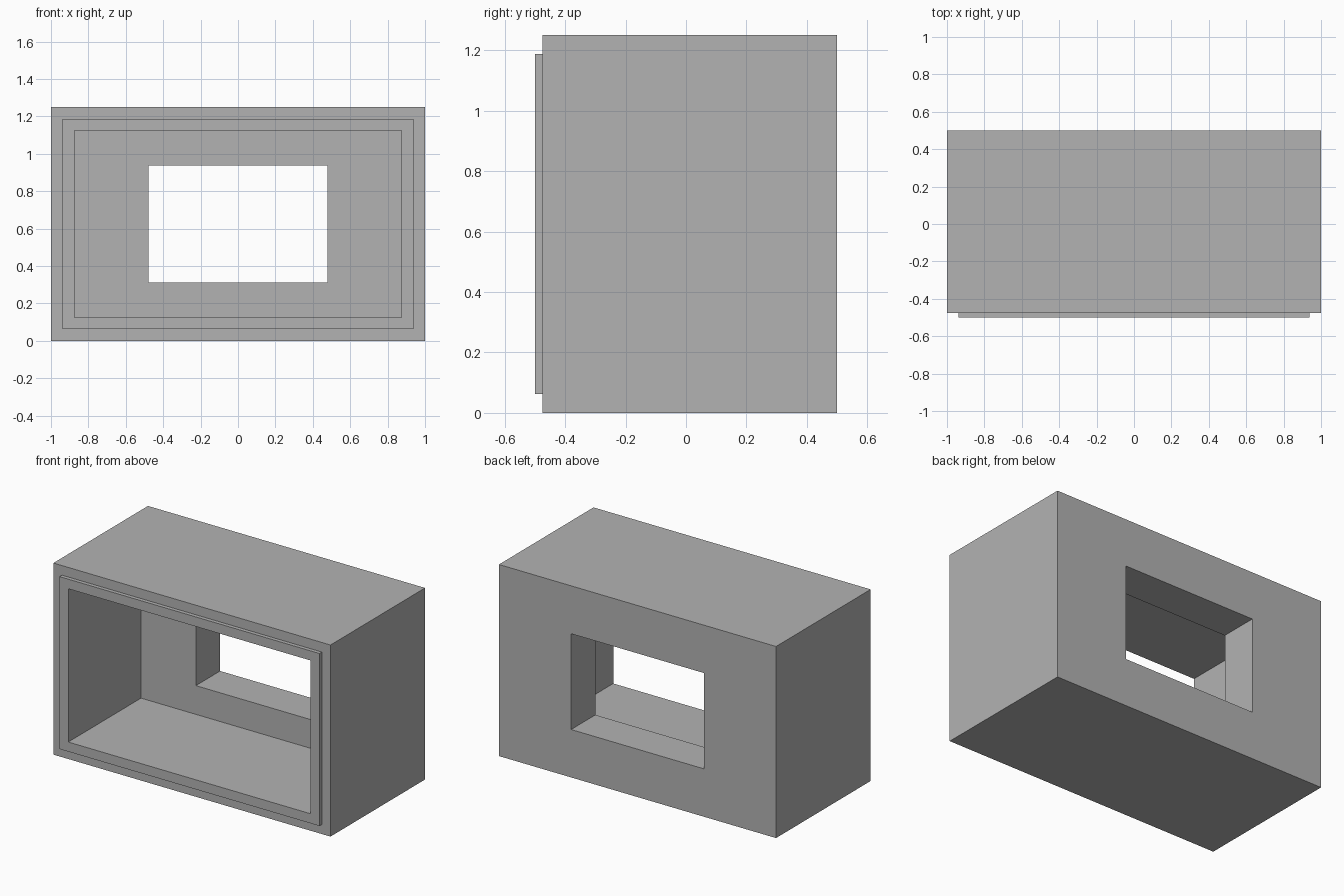
import bpy
import bmesh

cube = bpy.data.objects.get("Cube")
if cube:
    bpy.data.objects.remove(cube, do_unlink=True)

MID_Z = 0.625

grey = bpy.data.materials.new("plain_grey")
grey.use_nodes = True
colour = (0.45, 0.45, 0.45, 1)
grey.diffuse_color = colour
grey.node_tree.nodes["Principled BSDF"].inputs["Base Color"].default_value = colour


def rect_ring(bm, half_w, half_h, y):
    """Rectangle of four vertices facing the front."""
    return [bm.verts.new((sx * half_w, y, MID_Z + sz * half_h))
            for sx, sz in ((-1, -1), (1, -1), (1, 1), (-1, 1))]


def ring_solid(name, sections):
    """Closed hollow solid: join each rectangle to the next, the last to the first."""
    bm = bmesh.new()
    rings = [rect_ring(bm, *s) for s in sections]
    for a, b in zip(rings, rings[1:] + rings[:1]):
        for i in range(4):
            j = (i + 1) % 4
            bm.faces.new((a[i], a[j], b[j], b[i]))
    bmesh.ops.recalc_face_normals(bm, faces=bm.faces)
    mesh = bpy.data.meshes.new(name)
    bm.to_mesh(mesh)
    bm.free()
    mesh.materials.append(grey)
    obj = bpy.data.objects.new(name, mesh)
    bpy.context.collection.objects.link(obj)
    return obj


# Half width, half height and depth of each edge loop
outer_back = (1.0, 0.625, 0.5)
outer_front = (1.0, 0.625, -0.475)
rim_base = (0.9375, 0.5625, -0.475)
rim_front = (0.9375, 0.5625, -0.5)
opening_front = (0.875, 0.5, -0.5)
cavity_back = (0.875, 0.5, 0.25)
window_inner = (0.479, 0.3125, 0.25)
window_outer = (0.479, 0.3125, 0.5)

# Box shell with raised front rim, deep cavity and thick windowed back wall
ring_solid("housing", [outer_back, outer_front, rim_base, rim_front,
                       opening_front, cavity_back, window_inner, window_outer])
